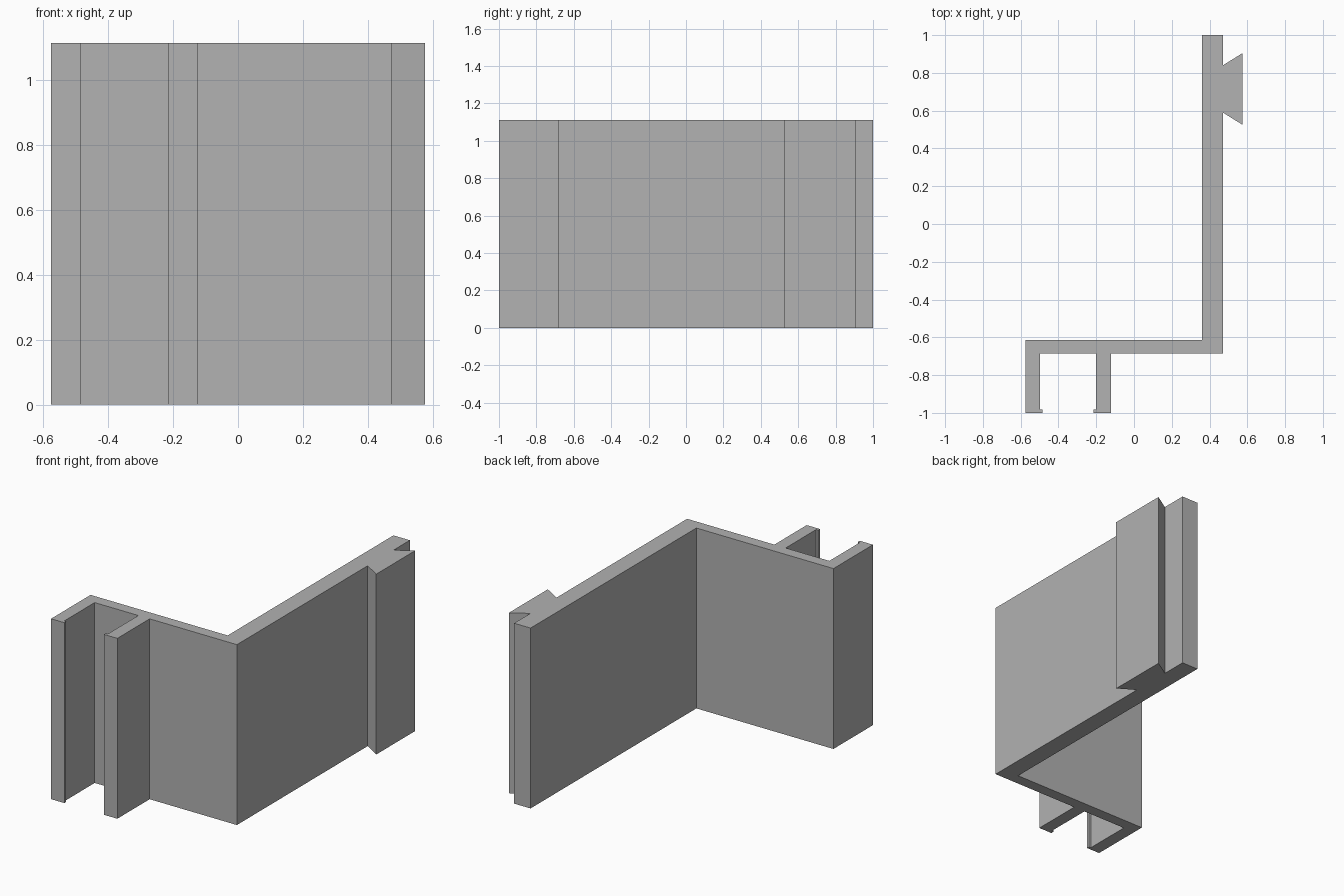
import bpy
import bmesh

# Remove the default cube
default_cube = bpy.data.objects.get("Cube")
if default_cube:
    bpy.data.objects.remove(default_cube, do_unlink=True)

HEIGHT = 1.112
LEFT, RIGHT = -0.575, 0.575          # overall width
FRONT, BACK = -1.0, 1.0              # overall depth
WALL_IN, WALL_OUT = 0.36, 0.472      # long wall
WEB_FRONT, WEB_BACK = -0.685, -0.615 # cross web
LEG = 0.077                          # leg thickness
LIP_OUT, LIP_DEPTH = 0.014, 0.018    # small hooks at the leg tips
INNER_LEG_RIGHT = -0.123


def leg_outline(outer, direction):
    """Outline of a hooked leg, from its outer root round to its inner root."""
    inner = outer + direction * LEG
    hook = inner + direction * LIP_OUT
    return [(outer, WEB_FRONT), (outer, FRONT), (hook, FRONT),
            (hook, FRONT + LIP_DEPTH), (inner, FRONT + LIP_DEPTH),
            (inner, WEB_FRONT)]


def dovetail_outline(center, neck, flare):
    """Outline of the dovetail rail on the outer side of the long wall."""
    return [(WALL_OUT, center - neck), (RIGHT, center - flare),
            (RIGHT, center + flare), (WALL_OUT, center + neck)]


def extrude_profile(name, outline, height, material):
    bm = bmesh.new()
    base = bm.faces.new([bm.verts.new((x, y, 0)) for x, y in outline])
    result = bmesh.ops.extrude_face_region(bm, geom=[base], use_keep_orig=True)
    top = [v for v in result["geom"] if isinstance(v, bmesh.types.BMVert)]
    bmesh.ops.translate(bm, verts=top, vec=(0, 0, height))
    bmesh.ops.recalc_face_normals(bm, faces=bm.faces)
    mesh = bpy.data.meshes.new(name)
    bm.to_mesh(mesh)
    bm.free()
    mesh.materials.append(material)
    obj = bpy.data.objects.new(name, mesh)
    bpy.context.collection.objects.link(obj)
    return obj


# Plain grey material
grey = bpy.data.materials.new("plain_grey")
grey.use_nodes = True
colour = (0.445, 0.445, 0.445, 1)
grey.diffuse_color = colour
grey.node_tree.nodes["Principled BSDF"].inputs["Base Color"].default_value = colour

# Counter-clockwise profile: outer leg, inner leg, long wall with rail, web
outline = leg_outline(LEFT, 1)[1:]
outline += reversed(leg_outline(INNER_LEG_RIGHT, -1))
outline += [(WALL_OUT, WEB_FRONT)]
outline += dovetail_outline(0.715, 0.126, 0.19)
outline += [(WALL_OUT, BACK), (WALL_IN, BACK), (WALL_IN, WEB_BACK), (LEFT, WEB_BACK)]

extrude_profile("mounting_bracket", outline, HEIGHT, grey)
